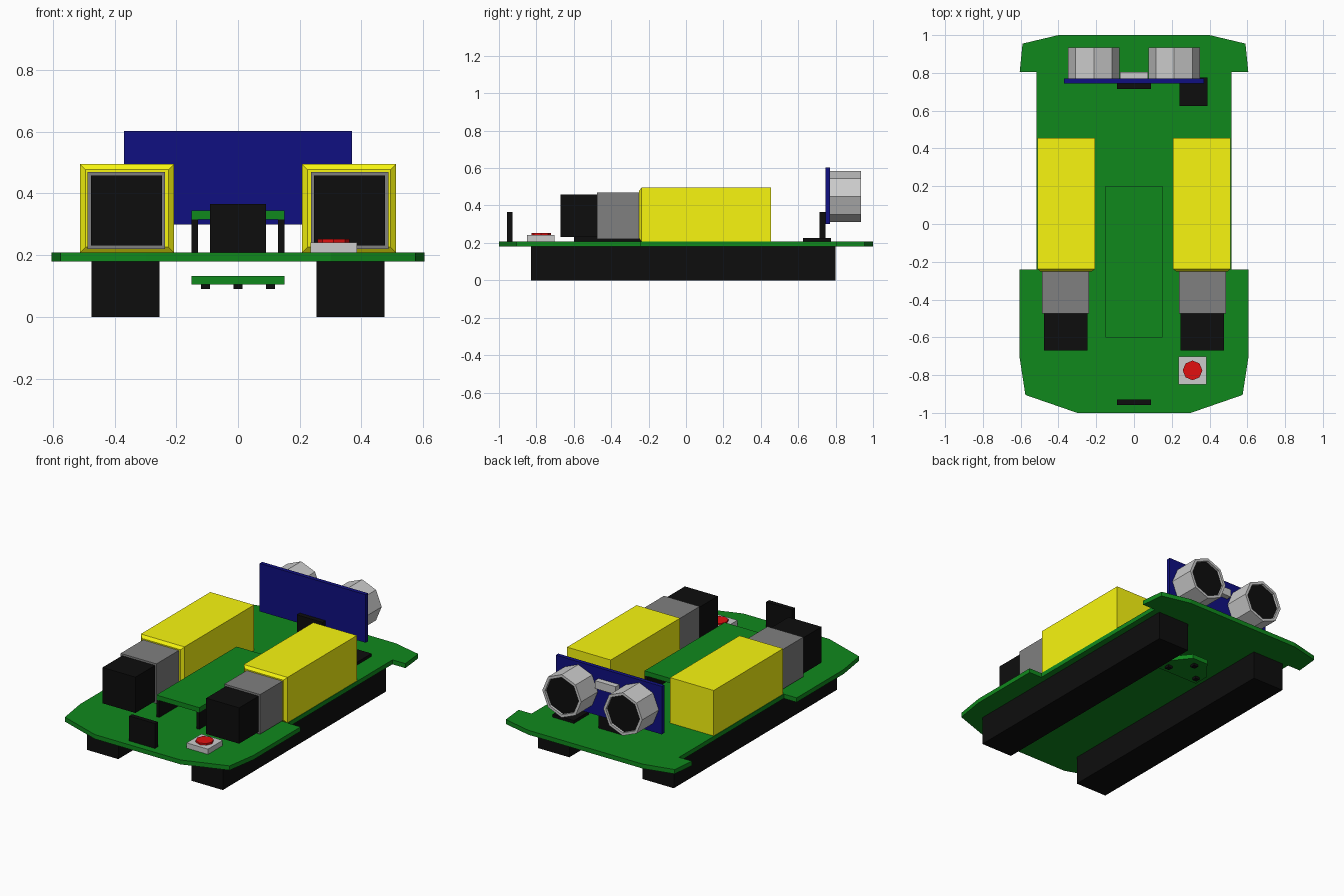
import bpy, bmesh, math
from mathutils import Matrix

if "Cube" in bpy.data.objects:
    bpy.data.objects.remove(bpy.data.objects["Cube"])


def material(name, rgb):
    m = bpy.data.materials.new(name)
    m.diffuse_color = (*rgb, 1)
    m.use_nodes = True
    m.node_tree.nodes["Principled BSDF"].inputs["Base Color"].default_value = m.diffuse_color
    return m


GREEN = material("board_green", (0.005, 0.25, 0.012))
BLACK = material("black", (0.004, 0.004, 0.004))
YELLOW = material("yellow", (0.94, 0.92, 0.005))
BLUE = material("blue", (0.005, 0.005, 0.22))
RED = material("red", (0.76, 0.005, 0.005))
GREY = material("grey", (0.215, 0.215, 0.215))
SILVER = material("silver", (0.58, 0.58, 0.58))


def finish(name, bm, mats):
    bmesh.ops.recalc_face_normals(bm, faces=bm.faces)
    me = bpy.data.meshes.new(name)
    bm.to_mesh(me)
    bm.free()
    for m in mats:
        me.materials.append(m)
    ob = bpy.data.objects.new(name, me)
    bpy.context.collection.objects.link(ob)
    return ob


def box(name, x, y, z, mat):
    """Box from (min, max) ranges on each axis."""
    bm = bmesh.new()
    bmesh.ops.create_cube(bm, size=1)
    for v in bm.verts:
        v.co = [r[0] if c < 0 else r[1] for c, r in zip(v.co, (x, y, z))]
    return finish(name, bm, [mat])


def plate(name, half, z, mat):
    """Flat plate from the right half of its outline, mirrored in x."""
    outline = half + [(-x, y) for x, y in reversed(half)]
    bm = bmesh.new()
    face = bm.faces.new([bm.verts.new((x, y, z[0])) for x, y in outline])
    ext = bmesh.ops.extrude_face_region(bm, geom=[face])
    for v in ext["geom"]:
        if isinstance(v, bmesh.types.BMVert):
            v.co.z = z[1]
    return finish(name, bm, [mat])


def cylinder(bm, r, depth, matrix):
    bmesh.ops.create_cone(bm, cap_ends=True, segments=8, radius1=r, radius2=r,
                          depth=depth, matrix=matrix)


# Main board
plate("main_board", [(0.40, 1.0), (0.59, 0.955), (0.605, 0.805), (0.515, 0.805),
                     (0.515, -0.24), (0.605, -0.24), (0.605, -0.71),
                     (0.575, -0.905), (0.30, -1.0)], (0.18, 0.208), GREEN)

# Raised controller board on two long pin headers
box("controller_board", (-0.15, 0.15), (-0.6, 0.2), (0.315, 0.345), GREEN)

# Line sensor board below, with three small sensors
plate("line_sensor_board", [(0.055, 0.61), (0.15, 0.49), (0.15, 0.39)], (0.105, 0.133), GREEN)
for i, (x, y) in enumerate([(-0.105, 0.445), (0, 0.555), (0.105, 0.445)]):
    box(f"line_sensor_{i}", (x - 0.015, x + 0.015), (y - 0.015, y + 0.015), (0.09, 0.105), BLACK)

# Paired parts on both sides
for s, side in ((-1, "left"), (1, "right")):
    def span(a, b):
        return (a, b) if s > 0 else (-b, -a)

    box(f"pin_header_{side}", span(0.13, 0.15), (-0.6, 0.2), (0.208, 0.315), BLACK)
    box(f"bottom_rail_{side}", span(0.255, 0.475), (-0.83, 0.80), (0, 0.18), BLACK)

    # Gearbox with a tapered front rim
    gear = box(f"gearbox_{side}", span(0.207, 0.512), (-0.238, 0.455), (0.208, 0.495), YELLOW)
    bm = bmesh.new()
    bm.from_mesh(gear.data)
    front = [f for f in bm.faces if f.normal.y < -0.9]
    bmesh.ops.inset_region(bm, faces=front, thickness=0.025, depth=0.014)
    bm.to_mesh(gear.data)
    bm.free()

    box(f"motor_body_{side}", span(0.237, 0.487), (-0.475, -0.25), (0.22, 0.47), GREY)
    box(f"motor_cap_{side}", span(0.247, 0.477), (-0.67, -0.475), (0.232, 0.458), BLACK)

    # Distance sensor barrel with a dark recessed opening
    bm = bmesh.new()
    cylinder(bm, 0.136, 0.165, Matrix.Translation((s * 0.213, 0.8525, 0.449))
             @ Matrix.Rotation(math.pi / 2, 4, 'X'))
    bm.normal_update()
    cap = [f for f in bm.faces if f.normal.y > 0.9]
    bmesh.ops.inset_region(bm, faces=cap, thickness=0.018)
    bmesh.ops.inset_region(bm, faces=cap, thickness=0.0, depth=-0.015)
    for f in cap:
        f.material_index = 1
    finish(f"sensor_barrel_{side}", bm, [SILVER, BLACK])

# Distance sensor board, crystal and connectors
box("sensor_board", (-0.37, 0.37), (0.745, 0.77), (0.30, 0.603), BLUE)
box("sensor_crystal", (-0.073, 0.073), (0.77, 0.805), (0.485, 0.535), SILVER)
box("sensor_connector", (-0.09, 0.09), (0.715, 0.745), (0.208, 0.365), BLACK)
box("front_sensor", (-0.09, 0.09), (-0.957, -0.928), (0.208, 0.365), BLACK)
box("chip", (0.24, 0.39), (0.625, 0.775), (0.208, 0.226), BLACK)

# Push button
box("button_base", (0.235, 0.385), (-0.849, -0.702), (0.208, 0.241), SILVER)
bm = bmesh.new()
cylinder(bm, 0.052, 0.011, Matrix.Translation((0.31, -0.775, 0.2465)))
finish("button_cap", bm, [RED])
